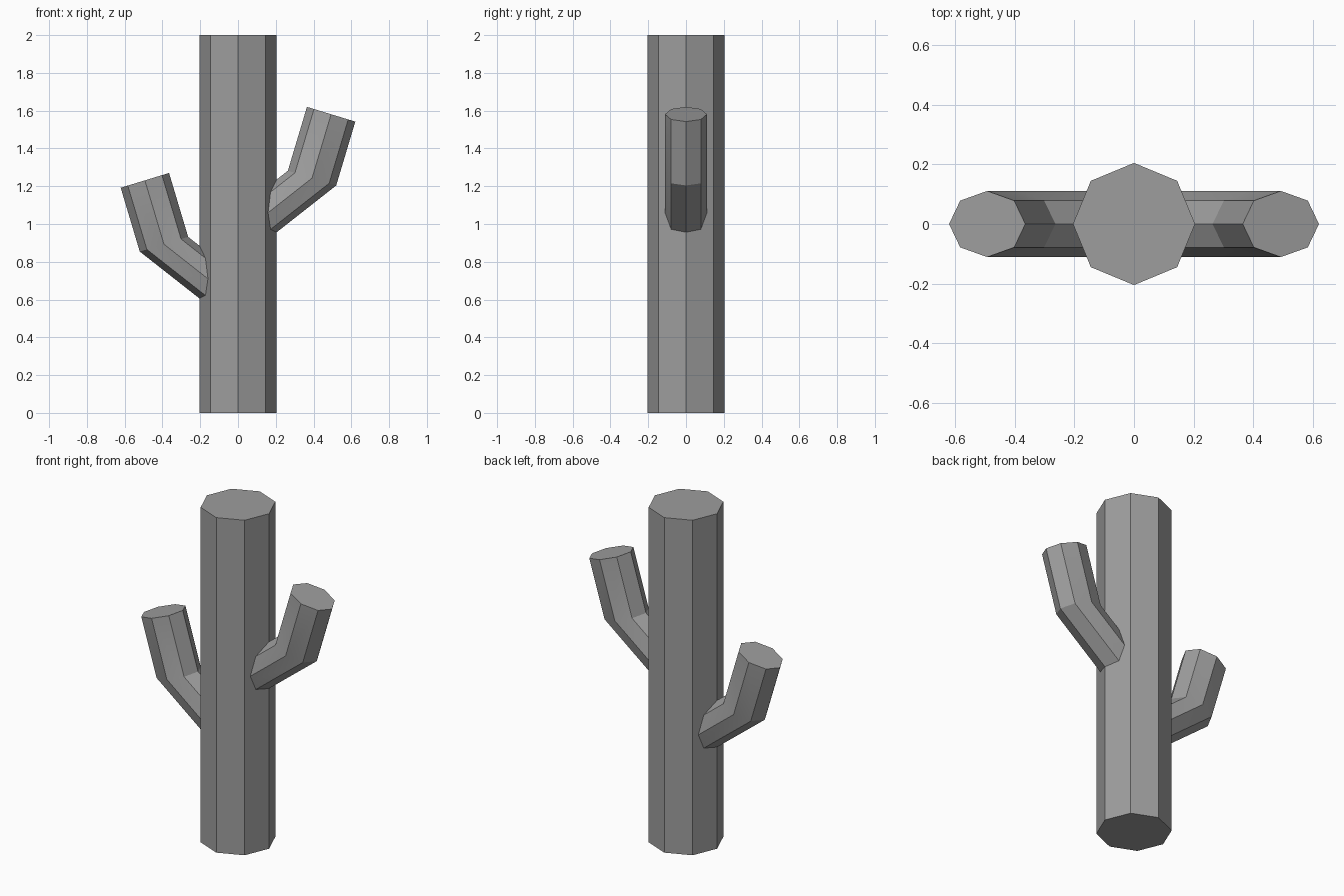
import bpy
import bmesh
from math import cos, sin, pi, radians
from mathutils import Vector

SIDES = 8

cube = bpy.data.objects.get("Cube")
if cube:
    bpy.data.objects.remove(cube, do_unlink=True)

grey = bpy.data.materials.new("plain grey")
grey.use_nodes = True
colour = (0.34, 0.34, 0.34, 1)
grey.diffuse_color = colour
grey.node_tree.nodes["Principled BSDF"].inputs["Base Color"].default_value = colour


def tube(name, centres, across, depth):
    """Loft equal eight-sided rings through the centres and cap both ends."""
    bm = bmesh.new()
    rings = []
    for centre in centres:
        rings.append([
            bm.verts.new(Vector(centre) + Vector(across) * cos(2 * pi * i / SIDES)
                         + Vector((0, depth, 0)) * sin(2 * pi * i / SIDES))
            for i in range(SIDES)])
    for low, high in zip(rings, rings[1:]):
        for i in range(SIDES):
            j = (i + 1) % SIDES
            bm.faces.new((low[i], low[j], high[j], high[i]))
    bm.faces.new(rings[0])
    bm.faces.new(rings[-1])
    bmesh.ops.recalc_face_normals(bm, faces=bm.faces)
    mesh = bpy.data.meshes.new(name)
    bm.to_mesh(mesh)
    bm.free()
    mesh.materials.append(grey)
    obj = bpy.data.objects.new(name, mesh)
    bpy.context.collection.objects.link(obj)
    return obj


# Upright trunk
tube("trunk", [(0, 0, 0), (0, 0, 2)], (0.205, 0, 0), 0.205)

# Bent arms, mirrored, the right one set lower
for name, side, drop in (("left_arm", 1, 0), ("right_arm", -1, 0.35)):
    path = [(0, 0.935), (0.392, 1.243), (0.493, 1.581)]
    arm = tube(name, [(side * x, 0, z - drop) for x, z in path],
               (side * 0.128, 0, -0.039), 0.111)
    bpy.ops.object.select_all(action='DESELECT')
    arm.select_set(True)
    bpy.context.view_layer.objects.active = arm
    bpy.ops.object.shade_smooth_by_angle(angle=radians(30))
